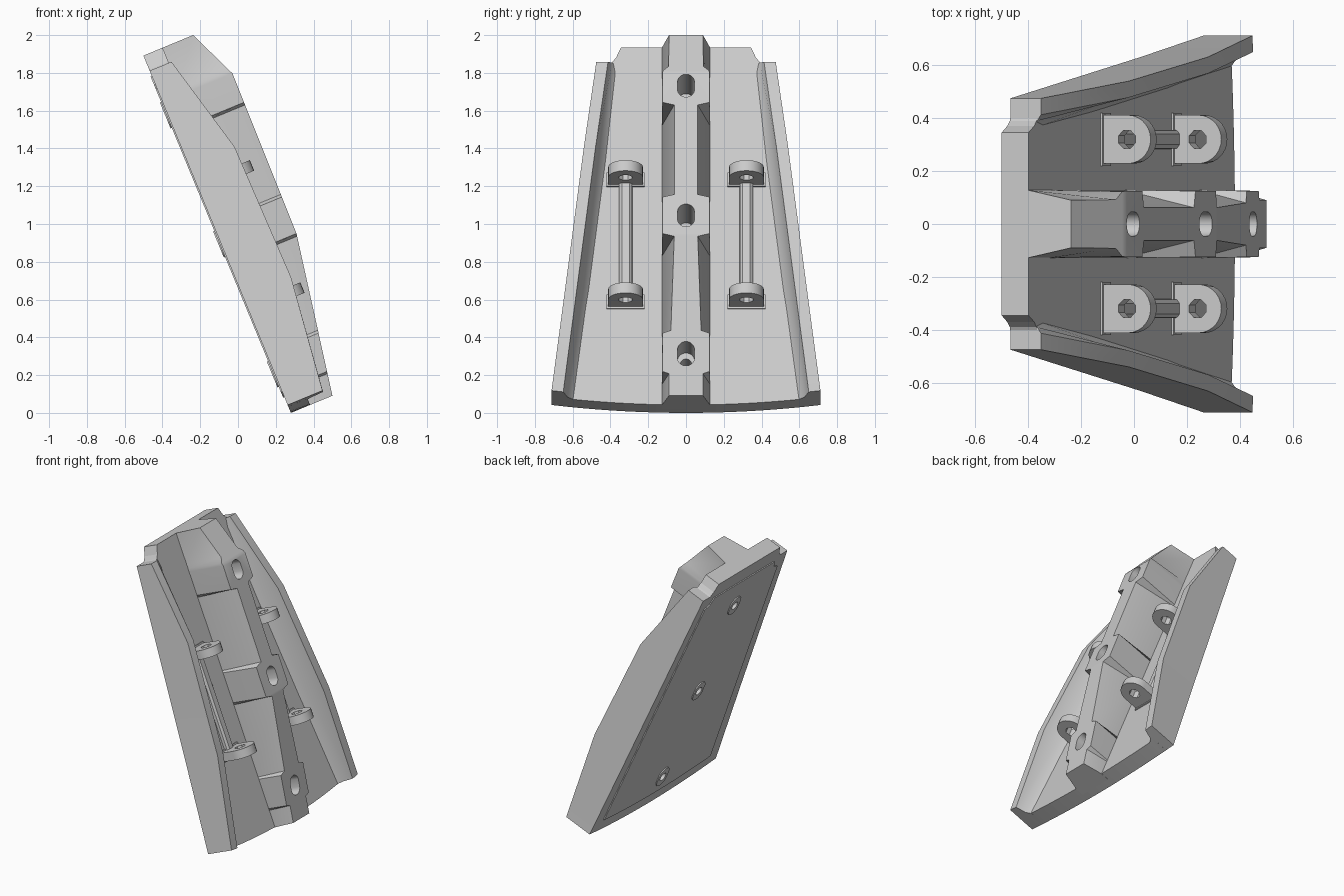
import bpy, bmesh, math
from mathutils import Vector

if "Cube" in bpy.data.objects:
    bpy.data.objects.remove(bpy.data.objects["Cube"])

# Leaning frame: u runs up the plate, w points out of its front face
BASE = Vector((0.28, 0, 0))
U = Vector((-0.3815, 0, 0.924))
W = Vector((0.924, 0, 0.3815))


def loft(name, loops):
    """Skin closed loops of (u, y, w) points and cap both ends."""
    bm = bmesh.new()
    rows = [[bm.verts.new(BASE + U * u + W * w + Vector((0, y, 0))) for u, y, w in lp]
            for lp in loops]
    n = len(rows[0])
    for a, b in zip(rows, rows[1:]):
        for i in range(n):
            j = (i + 1) % n
            bm.faces.new((a[i], a[j], b[j], b[i]))
    bm.faces.new(rows[0])
    bm.faces.new(rows[-1])
    bmesh.ops.recalc_face_normals(bm, faces=bm.faces)
    me = bpy.data.meshes.new(name)
    bm.to_mesh(me)
    bm.free()
    ob = bpy.data.objects.new(name, me)
    bpy.context.collection.objects.link(ob)
    return ob


def prism_w(name, pts, w0, w1):
    return loft(name, [[(u, y, w) for y, u in pts] for w in (w0, w1)])


def prism_u(name, pts, u0, u1):
    return loft(name, [[(u, y, w) for y, w in pts] for u in (u0, u1)])


def ellipse(cy, cv, r, n, stretch=0.0):
    pts = []
    for i in range(n):
        a = 2 * math.pi * (i + 0.5) / n
        pts.append((cy + r * math.cos(a),
                    cv + r * math.sin(a) + math.copysign(stretch, math.sin(a))))
    return pts


def mirrored(half):
    return half + [(-y, v) for y, v in reversed(half) if y > 1e-6]


def cut(ob, cutter):
    m = ob.modifiers.new("cut", 'BOOLEAN')
    m.operation, m.solver, m.object = 'DIFFERENCE', 'EXACT', cutter
    bpy.context.view_layer.objects.active = ob
    bpy.ops.object.modifier_apply(modifier=m.name)


def smooth(ob):
    bpy.ops.object.select_all(action='DESELECT')
    ob.select_set(True)
    bpy.context.view_layer.objects.active = ob
    bpy.ops.object.shade_smooth_by_angle(angle=math.radians(30))


def interp(table, u):
    for (a, p), (b, q) in zip(table, table[1:]):
        if u <= b:
            return p + (q - p) * (u - a) / (b - a)
    return table[-1][1]


def sag(y):
    return 0.045 * (y / 0.71) ** 2


# Back plate with curved lower edge and notched upper corners
arc = [(0.64 * i / 8, sag(0.64 * i / 8)) for i in range(9)]
plate = prism_w("back_plate", mirrored(
    arc + [(0.41, 1.955), (0.39, 1.965), (0.37, 1.99), (0.345, 2.047), (0, 2.047)]), 0, 0.11)

# Thin raised panel on the rear face
rear = [(0.6 * i / 6, 0.09 + sag(0.6 * i / 6)) for i in range(7)]
panel = prism_w("rear_panel", mirrored(
    rear + [(0.41, 1.86), (0.36, 1.88), (0.34, 1.93), (0, 1.93)]), -0.007, 0.02)

# Side walls, drafted on the inside
for s, side in ((1, "left"), (-1, "right")):
    loops = []
    for u, h in ((0, 0.2), (0.665, 0.275), (1.417, 0.262), (1.96, 0.125)):
        o = 0.712 - 0.121 * u
        toe = 0.105 if u < 1.9 else 0.095
        prof = [(o, 0), (o, h), (o - 0.062, h), (o - 0.085, 0.105 + (h - 0.105) * 0.3),
                (o - toe - 0.015, 0.105), (o - toe - 0.015, 0)]
        loops.append([(u + (sag(y) if u == 0 else 0), s * y, w) for y, w in prof])
    smooth(loft("side_wall_" + side, loops))

# Central rib: three full-width bosses with tapered stretches between
heights = [(0, 0.238), (0.867, 0.39), (1.78, 0.40), (2.047, 0.285)]
stations = [(0, 0.09), (0.118, 0.09), (0.13, 0.125), (0.335, 0.125), (0.35, 0.08),
            (0.852, 0.062), (0.867, 0.125), (1.075, 0.125), (1.09, 0.062), (1.6, 0.062),
            (1.615, 0.125), (1.78, 0.125), (1.80, 0.122), (1.83, 0.092), (2.047, 0.09)]
rib = loft("central_rib", [
    [(u, -0.128, 0.05), (u, -0.128, 0.108), (u, -t, interp(heights, u)),
     (u, t, interp(heights, u)), (u, 0.128, 0.108), (u, 0.128, 0.05)] for u, t in stations])

# Slotted holes in the rib, round bores through to rear collars
for i, u in enumerate((0.225, 0.97, 1.71)):
    collar = prism_w("rear_collar_%d" % (i + 1), ellipse(0, u, 0.055, 16, 0.02), -0.014, 0.02)
    slot = prism_w("slot_cutter", ellipse(0, u, 0.045, 24, 0.02), 0.13, 0.6)
    bore = prism_w("bore_cutter", ellipse(0, u, 0.03, 20), -0.1, 0.6)
    cut(rib, slot)
    for ob in (rib, plate, panel, collar):
        cut(ob, bore)
    for c in (slot, bore):
        bpy.data.objects.remove(c)
    smooth(collar)
smooth(rib)

# Pairs of eye lugs joined by a low bar on each side
for s, side in ((1, "left"), (-1, "right")):
    cy = s * 0.32
    for u, level in ((0.59, "lower"), (1.29, "upper")):
        d = [(cy + 0.092 * math.cos(math.pi * k / 14), 0.215 + 0.095 * math.sin(math.pi * k / 14))
             for k in range(15)]
        lug = prism_u("lug_%s_%s" % (level, side),
                      d + [(cy - 0.092, 0.09), (cy + 0.092, 0.09)], u - 0.03, u + 0.03)
        hole = prism_u("hole_cutter", ellipse(cy, 0.213, 0.037, 8), u - 0.1, u + 0.1)
        cut(lug, hole)
        bpy.data.objects.remove(hole)
        smooth(lug)
        prism_w("lug_pad_%s_%s" % (level, side),
                [(cy - 0.1, u - 0.04), (cy + 0.1, u - 0.04),
                 (cy + 0.1, u + 0.04), (cy - 0.1, u + 0.04)], 0.09, 0.118)
    prism_u("lug_bar_" + side, [(cy - 0.038, 0.09), (cy + 0.038, 0.09), (cy + 0.034, 0.128),
                                (cy + 0.02, 0.14), (cy - 0.02, 0.14), (cy - 0.034, 0.128)],
            0.59, 1.29)
